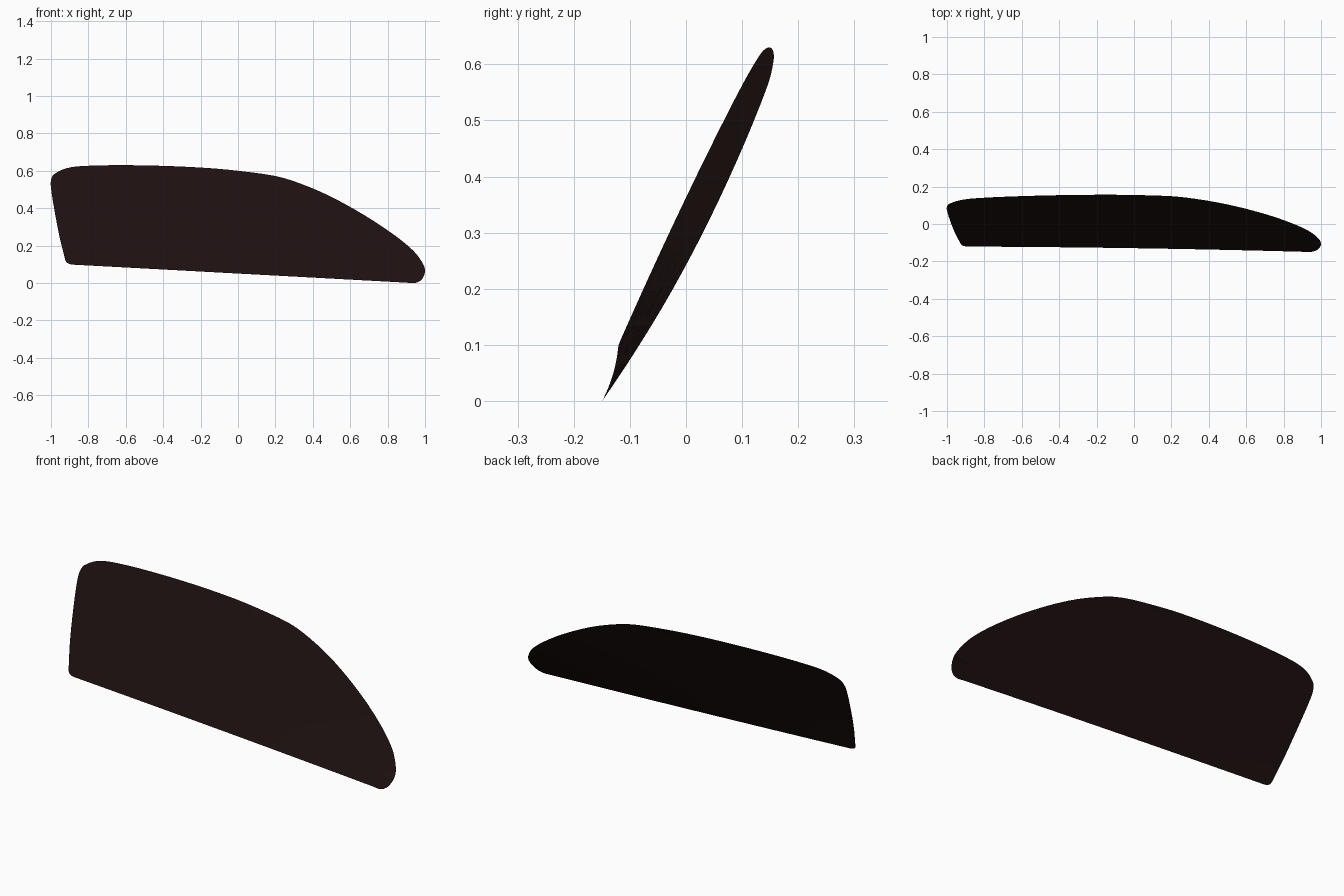
import bpy, bmesh
from mathutils import Vector

if "Cube" in bpy.data.objects:
    bpy.data.objects.remove(bpy.data.objects["Cube"])

# Outline of the pane in the front view (x, z)
OUTLINE = [(-1, .51), (-1, .55), (-.985, .58), (-.92, .613), (-.82, .626), (-.6, .63),
           (-.36, .625), (-.15, .614), (0, .6), (.2, .572), (.33, .533), (.49, .465),
           (.68, .36), (.835, .257), (.935, .175), (.98, .118), (1, .07), (.985, .022),
           (.95, .001), (.9, .002), (-.86, .097), (-.9, .101), (-.92, .115), (-.93, .15), (-.955, .25),
           (-.985, .41)]
STEPS = 3


def smooth_loop(pts):
    """Round a closed outline; long straight spans stay straight."""
    out = []
    n = len(pts)
    for i in range(n):
        a, b, c, d = (Vector(pts[(i + k) % n]) for k in (-1, 0, 1, 2))
        span = (c - b).length
        m0 = (c - a) * (span / (c - a).length)
        m1 = (d - b) * (span / (d - b).length)
        if span > 1:
            out.append(b)
            continue
        for s in range(STEPS):
            t = s / STEPS
            out.append(b * (2*t**3 - 3*t**2 + 1) + m0 * (t**3 - 2*t**2 + t)
                       + c * (3*t**2 - 2*t**3) + m1 * (t**3 - t**2))
    return out


def depth(x, z):
    """Leaning, gently twisted and bowed glass surface."""
    lean = -.165 + .42 * z + .09 * z * z
    twist = .008 + .13 * z - .14 * z * z
    return lean + (x + 1) * twist


# Flat pane, cut into a grid, then bent to the glass surface
bm = bmesh.new()
bm.faces.new([bm.verts.new((p.x, 0, p.y)) for p in smooth_loop(OUTLINE)])
cuts = [((i / 8, 0, 0), (1, 0, 0)) for i in range(-7, 8)]
cuts += [((0, 0, i * .07), (0, 0, 1)) for i in range(1, 9)]
for co, no in cuts:
    bmesh.ops.bisect_plane(bm, geom=bm.verts[:] + bm.edges[:] + bm.faces[:],
                           plane_co=co, plane_no=no)
bmesh.ops.triangulate(bm, faces=bm.faces[:])
for v in bm.verts:
    v.co.y = depth(v.co.x, v.co.z)
bm.normal_update()
if sum(f.normal.y * f.calc_area() for f in bm.faces) > 0:
    bmesh.ops.reverse_faces(bm, faces=bm.faces[:])
for f in bm.faces:
    f.smooth = True

mesh = bpy.data.meshes.new("window_pane")
bm.to_mesh(mesh)
bm.free()
pane = bpy.data.objects.new("window_pane", mesh)
bpy.context.collection.objects.link(pane)

# Dark tinted glass
mat = bpy.data.materials.new("dark_glass")
mat.diffuse_color = (.012, .005, .005, 1)
mat.use_nodes = True
mat.node_tree.nodes["Principled BSDF"].inputs["Base Color"].default_value = mat.diffuse_color
mesh.materials.append(mat)
